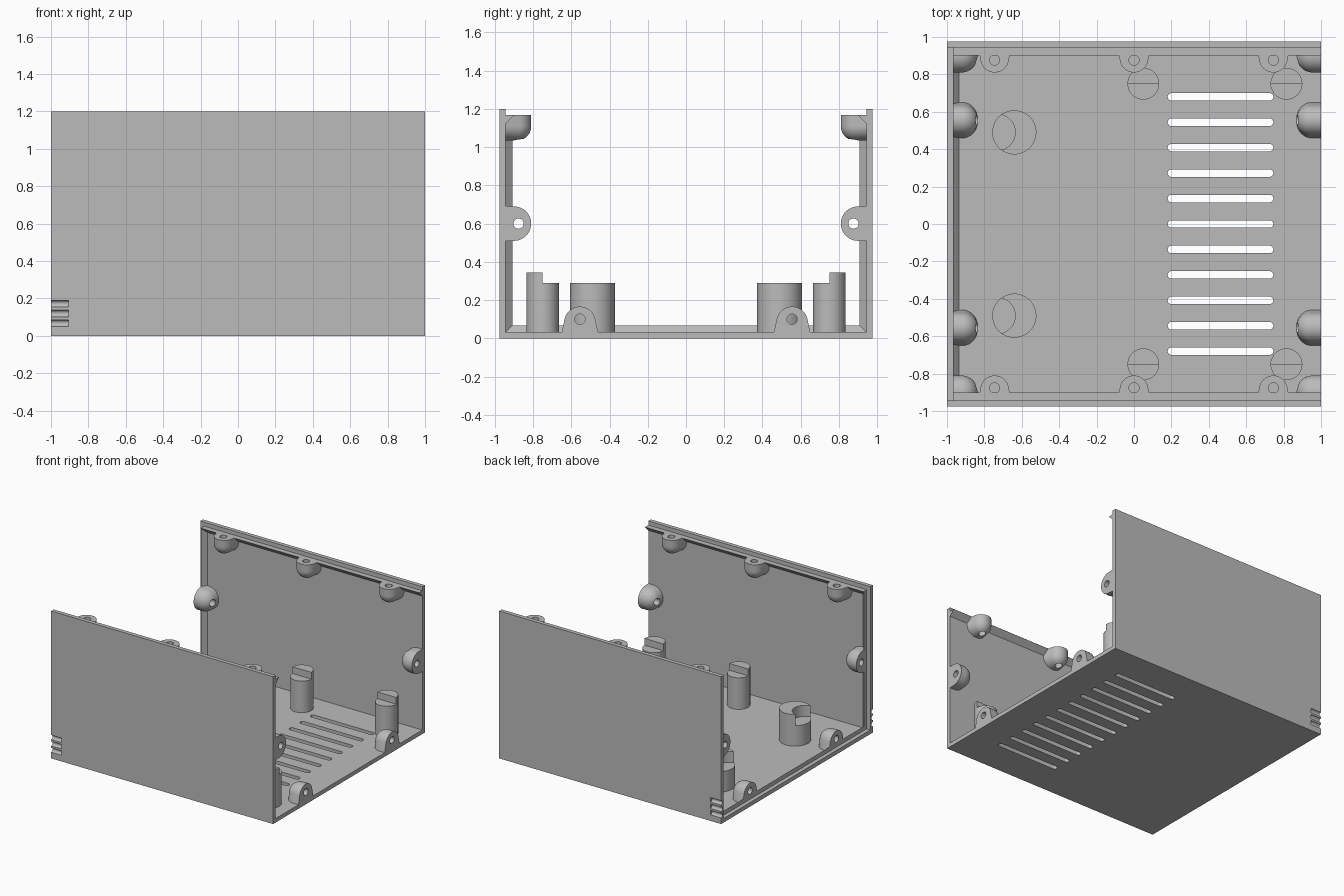
import bpy, bmesh, math
from mathutils import Matrix, Vector

if "Cube" in bpy.data.objects:
    bpy.data.objects.remove(bpy.data.objects["Cube"], do_unlink=True)

grey = bpy.data.materials.new("plastic_grey")
grey.use_nodes = True
GREY = (0.5, 0.5, 0.5, 1)
grey.diffuse_color = GREY
grey.node_tree.nodes["Principled BSDF"].inputs["Base Color"].default_value = GREY

X, Y, Z = Vector((1, 0, 0)), Vector((0, 1, 0)), Vector((0, 0, 1))
HALF_Y, HEIGHT, WALL = 0.976, 1.2, 0.033
INNER = HALF_Y - WALL          # inner wall face
LIP_X = -1 + WALL              # setback of the end lip
LIP_Z = HEIGHT - WALL          # setback of the top rail


def finish(name, bm):
    bmesh.ops.recalc_face_normals(bm, faces=bm.faces)
    mesh = bpy.data.meshes.new(name)
    bm.to_mesh(mesh)
    bm.free()
    mesh.materials.append(grey)
    ob = bpy.data.objects.new(name, mesh)
    bpy.context.collection.objects.link(ob)
    return ob


def prism(name, profile, u, v, origin, along):
    """Extrude a closed 2D profile, drawn on axes u and v, by a vector."""
    bm = bmesh.new()
    face = bm.faces.new([bm.verts.new(origin + u * a + v * b) for a, b in profile])
    moved = bmesh.ops.extrude_face_region(bm, geom=[face])["geom"]
    bmesh.ops.translate(bm, vec=along, verts=[g for g in moved if isinstance(g, bmesh.types.BMVert)])
    return finish(name, bm)


def circle(r, n=40):
    return [(r * math.cos(2 * math.pi * i / n), r * math.sin(2 * math.pi * i / n)) for i in range(n)]


def box(name, lo, hi):
    lo, hi = Vector(lo), Vector(hi)
    size = hi - lo
    rect = [(0, 0), (size.x, 0), (size.x, size.y), (0, size.y)]
    return prism(name, rect, X, Y, lo, Z * size.z)


def cut(ob, cutters):
    """Subtract the cutters, bake the result and remove the cutters."""
    for c in cutters:
        m = ob.modifiers.new("cut", "BOOLEAN")
        m.operation, m.solver, m.object = "DIFFERENCE", "EXACT", c
    graph = bpy.context.evaluated_depsgraph_get()
    baked = bpy.data.meshes.new_from_object(ob.evaluated_get(graph))
    ob.modifiers.clear()
    ob.data = baked
    for c in cutters:
        bpy.data.objects.remove(c, do_unlink=True)


def smooth(ob):
    bpy.ops.object.select_all(action="DESELECT")
    ob.select_set(True)
    bpy.context.view_layer.objects.active = ob
    bpy.ops.object.shade_smooth_by_angle(angle=math.radians(30))


def boss(name, origin, u, v, d, r, base):
    """Rounded screw boss: u across, v out of the panel, d away from its flat face."""
    origin = Vector(origin)
    off = 0.133 - r
    pts = set()
    n = 12
    for i in range(n + 1):
        a = math.pi / 2 * i / n
        for j in range(2 * n + 1):
            b = math.pi * j / (2 * n)
            pu, pv, pd = r * math.cos(a) * math.cos(b), r * math.cos(a) * math.sin(b), r * math.sin(a)
            flare = base / r
            for q in ((pu, pv + off, pd + off), (pu, pv + off, 0),
                      (pu * flare, -0.005, pd + off), (pu * flare, -0.005, 0)):
                pts.add(tuple(round(c, 5) for c in q))
    bm = bmesh.new()
    for p in sorted(pts):
        bm.verts.new(origin + u * p[0] + v * p[1] + d * p[2])
    hull = bmesh.ops.convex_hull(bm, input=bm.verts)
    bmesh.ops.delete(bm, geom=[g for g in set(hull["geom_interior"] + hull["geom_unused"])
                               if isinstance(g, bmesh.types.BMVert)], context="VERTS")
    bmesh.ops.dissolve_limit(bm, angle_limit=0.01, verts=bm.verts, edges=bm.edges)
    ob = finish(name, bm)
    cut(ob, [prism("hole", circle(0.027, 24), u, v, origin + v * 0.067 - d * 0.02, d * 0.2)])
    smooth(ob)


# U-shaped shell: floor and two side walls
shell = prism("shell", [(-HALF_Y, 0), (HALF_Y, 0), (HALF_Y, HEIGHT), (INNER, HEIGHT), (INNER, WALL),
                        (-INNER, WALL), (-INNER, HEIGHT), (-HALF_Y, HEIGHT)], Y, Z, -X, X * 2)

# Vent slots with round ends, and finger grooves at the wall corners
cutters = []
slot_r = 0.02
for i in range(11):
    slot = [(c + (0.525 if c > 0 else 0), s) for c, s in circle(slot_r, 26)]
    cutters.append(prism("slot", slot, X, Y, Vector((0.2, (i - 5) * 0.136, -0.1)), Z * 0.3))
for side in (-1, 1):
    for z in (0.068, 0.12, 0.172):
        cutters.append(prism("groove", circle(0.018, 20), Y, Z, Vector((-1.05, side * HALF_Y, z)), X * 0.145))
cut(shell, cutters)
smooth(shell)

# Wedge-shaped lip across the floor end
wedge = [(0, -0.004), (0, 0.035), (0.035, -0.004)]
prism("floor_lip", wedge, X, Z, Vector((LIP_X, -INNER, WALL)), Y * 2 * INNER)

for side, word in ((-1, "front"), (1, "back")):
    inward = Y * -side
    # Wedge lips on the wall end and along the wall top
    prism(word + "_end_lip", wedge, X, inward, Vector((LIP_X, side * INNER, WALL)), Z * (LIP_Z - WALL))
    rail = [(-0.004, 0), (0.043, 0), (-0.004, 0.047)]
    prism(word + "_top_rail", rail, inward, -Z, Vector((LIP_X, side * INNER, LIP_Z)), X * (1 - LIP_X))

    # Screw bosses on the top edge and both open ends
    for i, x in enumerate((-0.745, 0, 0.745)):
        boss(f"{word}_top_boss_{i + 1}", (x, side * INNER, LIP_Z), X, inward, -Z, 0.076, 0.09)
    for x, d, end in ((LIP_X, X, "right"), (1, -X, "left")):
        boss(f"{word}_{end}_wall_boss", (x, side * INNER, 0.6), Z, inward, d, 0.09, 0.092)
        boss(f"{word}_{end}_floor_boss", (x, side * 0.555, WALL), Y, Z, d, 0.082, 0.096)

    # Stepped board posts: the outer half stands higher
    for i, x in enumerate((0.05, 0.815)):
        post = prism(f"{word}_stepped_post_{i + 1}", circle(0.085), X, Y,
                     Vector((x, side * 0.75, 0.02)), Z * 0.325)
        y0, y1 = sorted((side * 0.75, side * 0.6))
        cut(post, [box("step", (x - 0.2, y0, 0.29), (x + 0.2, y1, 0.5))])
        smooth(post)

    # Wide post with a round seat in its outer side
    post = prism(word + "_seat_post", circle(0.118, 48), X, Y, Vector((-0.64, side * 0.49, 0.02)), Z * 0.27)
    cut(post, [prism("seat", circle(0.097, 48), X, Y, Vector((-0.732, side * 0.49, 0.2)), Z * 0.3)])
    smooth(post)
